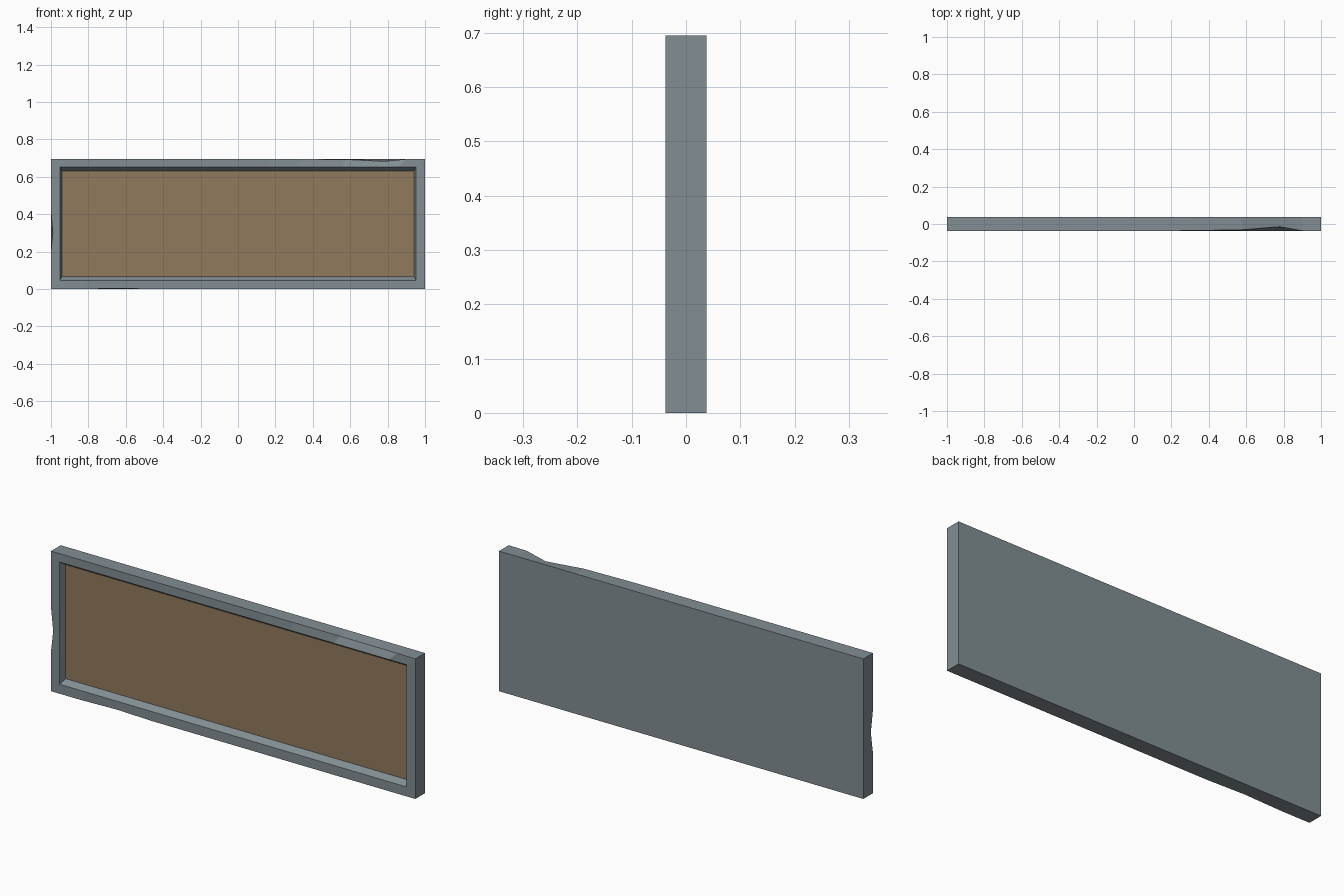
import bpy, bmesh

if "Cube" in bpy.data.objects:
    bpy.data.objects.remove(bpy.data.objects["Cube"])

H, D = 0.695, 0.038          # frame height, half depth


def material(name, colour):
    m = bpy.data.materials.new(name)
    m.diffuse_color = (*colour, 1)
    m.use_nodes = True
    m.node_tree.nodes["Principled BSDF"].inputs["Base Color"].default_value = m.diffuse_color
    return m


grey = material("grey_frame", (0.223, 0.271, 0.292))
brown = material("brown_board", (0.284, 0.195, 0.107))

# Rim stations around the frame: (u, v, dent inward, dent backward)
rim = [
    (0, 0, 0, 0), (0.08, 0, 0, 0), (0.18, 0, 0.004, 0.002), (0.28, 0, 0, 0),
    (1, 0, 0, 0),
    (1, 1, 0, 0), (0.95, 1, 0, 0.002), (0.89, 1, 0.012, 0.024),
    (0.79, 1, 0.002, 0.007), (0.665, 1, 0.0, 0.003), (0.585, 1, 0, 0.001),
    (0.31, 1, 0, 0),
    (0, 1, 0, 0), (0, 0.6, 0, 0), (0, 0.43, 0.010, 0.003), (0, 0.28, 0, 0),
]


def ring(bm, x0, x1, z0, z1, y, dented=False):
    verts = []
    for u, v, inward, back in rim:
        x, z = x0 + (x1 - x0) * u, z0 + (z1 - z0) * v
        if dented:
            if v == 0:
                z += inward
            elif v == 1:
                z -= inward
            elif u == 0:
                x += inward
        verts.append(bm.verts.new((x, y + (back if dented else 0), z)))
    return verts


def bridge(bm, a, b):
    n = len(a)
    for i in range(n):
        j = (i + 1) % n
        bm.faces.new((a[i], a[j], b[j], b[i]))


def make_object(name, bm, mat):
    bmesh.ops.recalc_face_normals(bm, faces=bm.faces)
    me = bpy.data.meshes.new(name)
    bm.to_mesh(me)
    bm.free()
    me.materials.append(mat)
    ob = bpy.data.objects.new(name, me)
    bpy.context.collection.objects.link(ob)


# Worn frame with sloping inner walls, closed behind the board
bm = bmesh.new()
back = ring(bm, -1, 1, 0, H, D)
front = ring(bm, -1, 1, 0, H, -D, True)
lip = ring(bm, -0.952, 0.951, 0.047, 0.653, -D)
floor = ring(bm, -0.942, 0.941, 0.066, 0.632, -0.007)
bridge(bm, back, front)
bridge(bm, front, lip)
bridge(bm, lip, floor)
bm.faces.new(back)
bm.faces.new(floor)
make_object("frame", bm, grey)

# Recessed board
bm = bmesh.new()
bmesh.ops.create_cube(bm, size=1)
for v in bm.verts:
    v.co = (v.co.x * 1.882, -0.0065 + v.co.y * 0.003, 0.349 + v.co.z * 0.565)
make_object("board", bm, brown)
